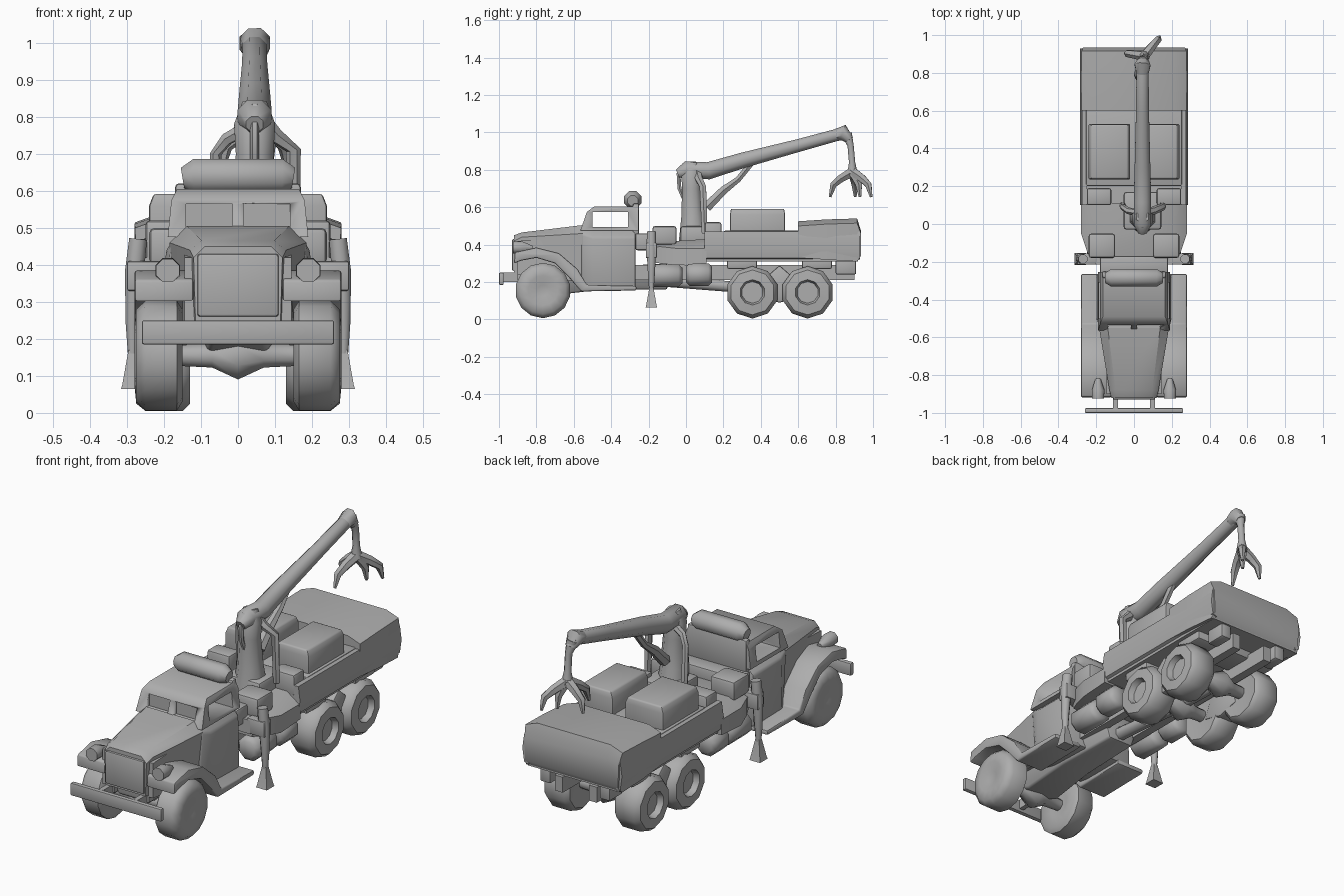
import bpy, bmesh, math
from mathutils import Vector

if "Cube" in bpy.data.objects:
    bpy.data.objects.remove(bpy.data.objects["Cube"])

paint = bpy.data.materials.new("plain grey")
paint.diffuse_color = (0.42, 0.42, 0.42, 1)
paint.use_nodes = True
paint.node_tree.nodes["Principled BSDF"].inputs["Base Color"].default_value = paint.diffuse_color


def finish(name, bm, bevel=0.0, angle=40):
    bmesh.ops.recalc_face_normals(bm, faces=bm.faces)
    me = bpy.data.meshes.new(name)
    bm.to_mesh(me)
    bm.free()
    ob = bpy.data.objects.new(name, me)
    bpy.context.collection.objects.link(ob)
    me.materials.append(paint)
    bpy.ops.object.select_all(action='DESELECT')
    ob.select_set(True)
    bpy.context.view_layer.objects.active = ob
    if bevel:
        m = ob.modifiers.new("soft edges", 'BEVEL')
        m.width, m.segments = bevel, 2
        bpy.ops.object.modifier_apply(modifier=m.name)
    bpy.ops.object.shade_smooth_by_angle(angle=math.radians(angle))
    return ob


def loft(name, rings, bevel=0.0, angle=40, caps=True):
    bm = bmesh.new()
    rows = [[bm.verts.new(p) for p in r] for r in rings]
    n = len(rows[0])
    for a, b in zip(rows, rows[1:]):
        for i in range(n):
            j = (i + 1) % n
            bm.faces.new((a[i], a[j], b[j], b[i]))
    if caps:
        bm.faces.new(rows[0])
        bm.faces.new(rows[-1][::-1])
    return finish(name, bm, bevel, angle)


def box(name, x0, x1, y0, y1, z0, z1, bevel=0.0):
    return loft(name, [[(x0, y0, z), (x1, y0, z), (x1, y1, z), (x0, y1, z)] for z in (z0, z1)], bevel)


def prism(name, profile, x0, x1, bevel=0.0):
    """Side profile of (y, z) points stretched across x."""
    return loft(name, [[(x, y, z) for y, z in profile] for x in (x0, x1)], bevel)


def hull(name, stations, bevel=0.0):
    """Sections along y: (y, half width low, half width high, z low, z shoulder, z top)."""
    return loft(name, [[(-a, y, z0), (-b, y, z1), (-b * .75, y, z2), (b * .75, y, z2), (b, y, z1), (a, y, z0)]
                       for y, a, b, z0, z1, z2 in stations], bevel)


def tube(name, pts, radii, sides=8, angle=50):
    pts = [Vector(p) for p in pts]
    rings = []
    for i, p in enumerate(pts):
        d = (pts[min(i + 1, len(pts) - 1)] - pts[max(i - 1, 0)]).normalized()
        u = d.cross(Vector((1, 0, 0)))
        if u.length < 0.2:
            u = d.cross(Vector((0, 1, 0)))
        u.normalize()
        v = d.cross(u)
        rings.append([p + radii[i] * (math.cos(t) * u + math.sin(t) * v)
                      for t in (math.tau * (k + .5) / sides for k in range(sides))])
    return loft(name, rings, angle=angle)


def wheel(name, side, y, z, profile, sides):
    rings = [[(side * x, y + r * math.cos(math.tau * (k + .5) / sides), z + r * math.sin(math.tau * (k + .5) / sides))
              for k in range(sides)] for x, r in profile]
    return loft(name, rings, angle=45)


# Bonnet and lower cab
hull("bonnet", [(-.92, .115, .12, .25, .42, .45), (-.88, .12, .13, .24, .44, .465),
                (-.55, .16, .185, .2, .46, .505)])
hull("lower_cab", [(-.56, .165, .185, .18, .46, .505), (-.5, .2, .195, .17, .44, .49),
                   (-.27, .2, .195, .17, .44, .49)], .01)
box("radiator_grille", -.11, .11, -.93, -.91, .26, .43, .008)

# Upper cab with cut windows
cab = loft("upper_cab", [[(-w, y0, z), (w, y0, z), (w, -.255, z), (-w, -.255, z)]
                         for w, y0, z in ((.19, -.565, .475), (.18, -.53, .575), (.165, -.49, .605))])
cutters = [box("side_window_cutter", -.3, .3, -.5, -.31, .495, .575)]
for s in (-1, 1):
    cutters.append(box("windscreen_cutter", min(s * .015, s * .14), max(s * .015, s * .14), -.65, -.525, .5, .565))
for c in cutters:
    c.hide_render = True
    m = cab.modifiers.new("window", 'BOOLEAN')
    m.object, m.solver = c, 'EXACT'
    bpy.context.view_layer.objects.active = cab
    bpy.ops.object.modifier_apply(modifier=m.name)
    bpy.data.objects.remove(c)
tube("roof_roll", [(-.15, -.285, .635), (-.12, -.285, .64), (.12, -.285, .64), (.15, -.285, .635)],
     [.03, .05, .05, .03], 8)
box("cab_back", -.17, .17, -.285, -.25, .45, .62, .01)

# Front bumper
box("bumper", -.26, .26, -1, -.975, .185, .25, .006)

fender = [(-.92, .3), (-.915, .36), (-.8, .385), (-.68, .355), (-.58, .27), (-.53, .185), (-.265, .18),
          (-.265, .155), (-.56, .15), (-.63, .23), (-.7, .3), (-.8, .33), (-.88, .315)]
rear_tyre = [(.135, .07), (.13, .12), (.15, .14), (.25, .14), (.275, .12), (.28, .068), (.25, .058), (.25, .02)]
front_tyre = [(.16, .06), (.15, .125), (.165, .148), (.25, .148), (.275, .125), (.28, .08), (.265, .03)]
for s, label in ((-1, "left"), (1, "right")):
    def sbox(name, x0, x1, *rest, **kw):
        return box(label + "_" + name, min(s * x0, s * x1), max(s * x0, s * x1), *rest, **kw)

    # Fenders, lamps and front wheels
    prism(label + "_fender", fender, s * .12, s * .28, .008)
    prism(label + "_inner_guard", [(-.9, .24), (-.9, .42), (-.55, .44), (-.55, .2)], s * .1, s * .145)
    tube(label + "_headlamp", [(s * .19, -.925, .385), (s * .19, -.88, .385), (s * .19, -.82, .38)],
         [.034, .036, .015], 8)
    sbox("bumper_arm", .085, .11, -.98, -.84, .2, .25)
    wheel(label + "_front_wheel", s, -.765, .155, front_tyre, 14)
    # Rear wheels and suspension beam
    for y, pos in ((.355, "middle"), (.65, "rear")):
        wheel(f"{label}_{pos}_wheel", s, y, .145, rear_tyre, 10)
    prism(label + "_suspension_beam", [(.38, .12), (.42, .22), (.5, .29), (.58, .22), (.62, .12), (.5, .09)],
          s * .13, s * .23, .01)
    # Outrigger
    sbox("outrigger_beam", .2, .3, -.215, -.155, .33, .41, bevel=.006)
    tube(label + "_outrigger_leg", [(s * .27, -.185, .47), (s * .28, -.185, .38), (s * .285, -.185, .24),
                                    (s * .285, -.185, .15)], [.026, .028, .02, .013], 8)
    loft(label + "_outrigger_foot", [[(s * .285 + a * w, -.185 + b * w, z) for a, b in
                                      ((-1, -1), (1, -1), (1, 1), (-1, 1))]
                                     for w, z in ((.031, .065), (.028, .075), (.011, .17))])
    # Tanks under the deck
    tube(label + "_fuel_tank", [(s * .19, -.2, .235), (s * .19, -.18, .235), (s * .19, -.04, .235),
                                (s * .19, -.02, .235)], [.045, .065, .065, .045], 8)
    tube(label + "_air_tank", [(s * .2, .0, .24), (s * .2, .02, .24), (s * .2, .12, .24), (s * .2, .14, .24)],
         [.045, .065, .065, .045], 8)
    # Bed side wall, chassis rail, tail bracket
    hull_x = [(s * .25, .32), (s * .275, .33), (s * .285, .4), (s * .275, .47), (s * .25, .47)]
    loft(label + "_bed_side", [[(x, y, z) for x, z in hull_x] for y in (.1, .93)])
    sbox("chassis_rail", .075, .12, -.9, .9, .21, .29)
    sbox("tail_bracket", .14, .2, .8, .91, .24, .33, bevel=.01)
    # Deck lockers and bed front rail
    sbox("deck_locker", .1, .24, -.18, -.05, .4, .5, bevel=.015)
    sbox("bed_front_box", .12, .25, .1, .19, .4, .52, bevel=.012)

# Axles, differentials and engine underside
for y, name in ((-.765, "front"), (.355, "middle"), (.65, "rear")):
    tube(name + "_axle", [(x, y, .155) for x in (-.17, -.07, 0, .07, .17)], [.03, .035, .07, .035, .03], 8)
hull("engine_underside", [(-.88, .07, .1, .2, .27, .3), (-.7, .09, .12, .13, .24, .3),
                          (-.45, .08, .12, .16, .22, .28), (-.1, .07, .1, .16, .25, .3)], .01)
tube("drive_shaft", [(0, -.15, .21), (0, .3, .17), (0, .65, .16)], [.035, .03, .03], 8)
for y in (.3, .7):
    box("cross_member", -.24, .24, y - .08, y + .08, .27, .33, .01)

# Middle deck
hull("middle_deck", [(-.2, .22, .23, .31, .38, .4), (-.14, .25, .25, .3, .39, .41), (-.05, .28, .28, .29, .38, .42),
                     (.11, .28, .28, .3, .38, .43)])
box("cab_link", -.18, .18, -.27, -.17, .37, .46, .01)
box("outrigger_housing", -.22, .22, -.215, -.155, .33, .4)

# Bed, crates and rear cargo
box("bed_floor", -.26, .26, .1, .92, .31, .42)
box("bed_middle_cover", -.255, .255, .2, .64, .4, .475, .01)
for x0, x1, name in ((-.24, -.02, "left"), (.05, .24, "right")):
    loft(name + "_crate", [[(x0 - e, .235 + d, z), (x1 + e, .235 + d, z), (x1 + e, .53 - d, z), (x0 - e, .53 - d, z)]
                           for e, d, z in ((0, 0, .42), (0, 0, .56), (-.012, .005, .592))], .008)
hull("rear_cargo", [(.6, .275, .278, .33, .5, .525), (.75, .28, .28, .32, .51, .535),
                    (.915, .275, .278, .31, .515, .54), (.935, .265, .27, .34, .46, .475)])

# Crane column, boom and lift cylinder
X = .045
box("crane_base", X - .1, X + .1, -.03, .17, .4, .5, .015)
tube("crane_column", [(X, .04, .42), (X, .035, .55), (X, .03, .7), (X, .03, .78), (X, .04, .84)],
     [.085, .065, .055, .06, .035], 8)
tube("main_boom", [(X, -.045, .78), (X, .0, .8), (X, .12, .795), (X, .3, .85), (X, .6, .93), (X, .8, .985),
                   (X, .87, .99)], [.025, .05, .05, .045, .037, .035, .025], 8)
tube("lift_cylinder", [(X, .11, .6), (X, .2, .69), (X, .28, .75), (X, .36, .85)], [.03, .025, .018, .018], 6)
tube("boom_hose", [(X, -.01, .83), (X, -.04, .78), (X, -.035, .7), (X, .0, .62)], [.012] * 4, 6)
tube("left_control_arm", [(X - .02, .06, .77), (-.03, .07, .74), (-.06, .09, .7), (-.06, .1, .46)],
     [.02, .018, .016, .018], 6)
tube("right_control_arm", [(X + .02, .06, .79), (.1, .07, .75), (.15, .09, .71), (.15, .1, .46)],
     [.025, .022, .02, .018], 6)

# Grab with four claws
tube("grab_joint", [(X, .8, .985), (X, .84, 1.0), (X + .005, .875, .96)], [.035, .045, .025], 8)
tube("grab_hanger", [(X, .86, .99), (X + .01, .88, .93), (X + .01, .888, .84), (X + .01, .89, .78)],
     [.03, .018, .018, .03], 8)
for dx, dy, name in ((-.04, -.12, "front"), (.08, .1, "rear"), (-.1, .015, "left"), (.03, .04, "right")):
    tube(name + "_claw", [(X + .01, .89, .79), (X + .01 + dx * .5, .89 + dy * .5, .755),
                          (X + .01 + dx * .9, .89 + dy * .85, .72), (X + .01 + dx, .89 + dy, .655)],
         [.028, .024, .02, .008], 6)
